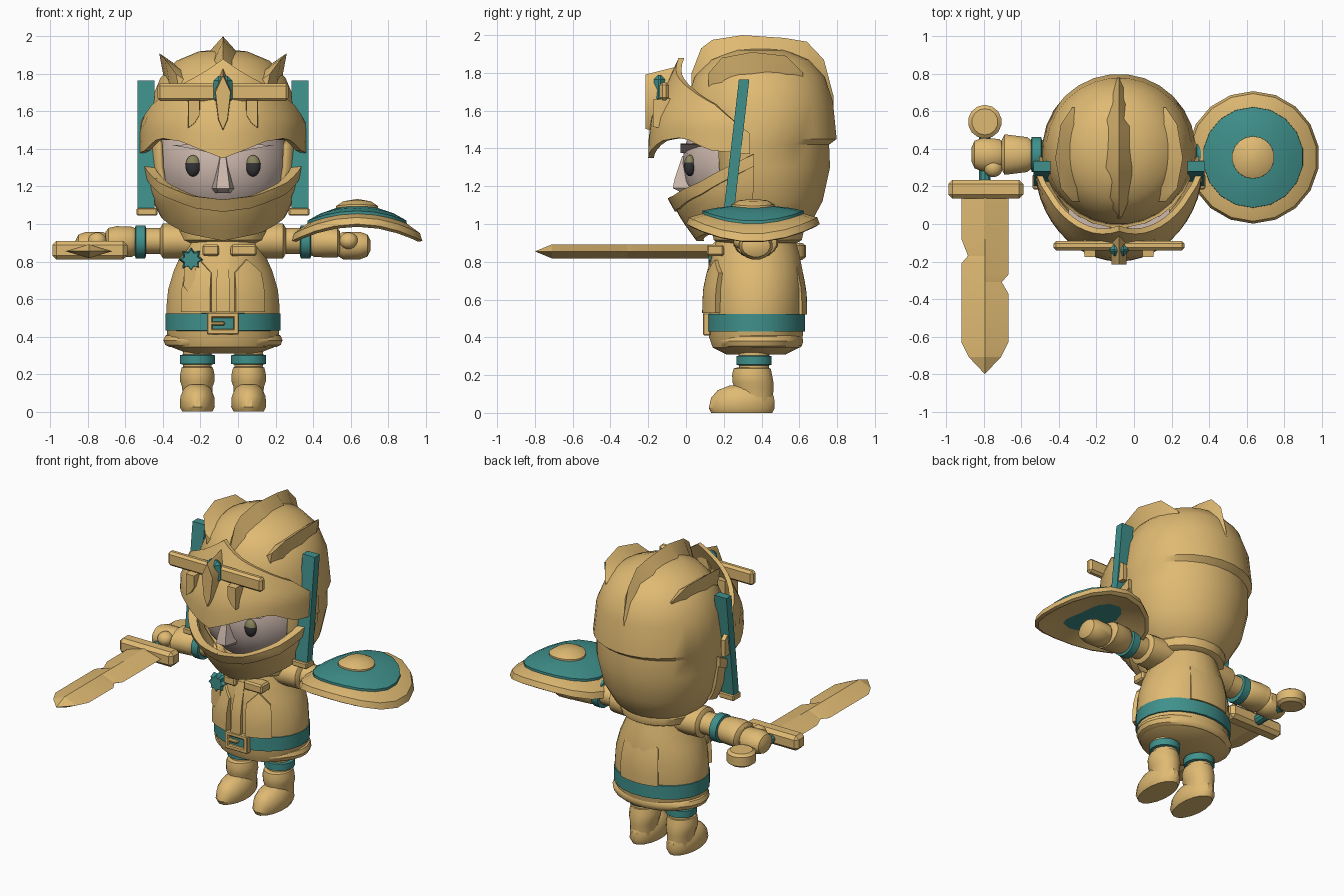
import bpy, bmesh, math
from mathutils import Vector, Matrix

if "Cube" in bpy.data.objects:
    bpy.data.objects.remove(bpy.data.objects["Cube"])

CX, CY = -0.08, 0.37      # body axis


def material(name, rgb):
    m = bpy.data.materials.new(name)
    m.diffuse_color = (*rgb, 1)
    m.use_nodes = True
    m.node_tree.nodes["Principled BSDF"].inputs["Base Color"].default_value = m.diffuse_color
    return m


GOLD = material("gold", (0.74, 0.49, 0.17))
TEAL = material("teal", (0.05, 0.28, 0.26))
SKIN = material("skin", (0.62, 0.49, 0.43))
DARK = material("eye_dark", (0.035, 0.035, 0.04))
OLIVE = material("eye_olive", (0.25, 0.23, 0.11))


def finish(name, bm, mat, angle=35):
    bmesh.ops.recalc_face_normals(bm, faces=bm.faces)
    me = bpy.data.meshes.new(name)
    bm.to_mesh(me)
    bm.free()
    me.materials.append(mat)
    me.shade_smooth()
    me.set_sharp_from_angle(angle=math.radians(angle))
    ob = bpy.data.objects.new(name, me)
    bpy.context.collection.objects.link(ob)
    return ob


def bridge(bm, rings, cap=True):
    for a, b in zip(rings, rings[1:]):
        n = len(a)
        for i in range(n):
            bm.faces.new((a[i], a[(i + 1) % n], b[(i + 1) % n], b[i]))
    if cap:
        bm.faces.new(rings[0])
        bm.faces.new(rings[-1])


def loft(name, rings, mat, n=20, axis="z", bend=0, cut=None, bend_x=0):
    """Stack of ellipses: (position, radius a, radius b, centre a, centre b)."""
    bm = bmesh.new()
    loops = []
    for p, ra, rb, ca, cb in rings:
        loop = []
        for i in range(n):
            t = 2 * math.pi * (i + 0.5) / n
            a, b = ca + ra * math.cos(t), cb + rb * math.sin(t)
            co = {"z": (a, b, p), "x": (p, a, b), "y": (a, p, b)}[axis]
            loop.append(bm.verts.new((co[0], co[1], co[2] - bend * (co[0] - bend_x) ** 2)))
        loops.append(loop)
    bridge(bm, loops)
    if cut:
        bmesh.ops.delete(bm, geom=[f for f in bm.faces if cut(f.calc_center_median())], context="FACES")
    return finish(name, bm, mat)


def body(rings, cy=CY):
    return [(z, rx, ry, CX, cy) for z, rx, ry in rings]


def box(name, lo, hi, mat, bevel=0.01):
    bm = bmesh.new()
    bmesh.ops.create_cube(bm, size=1)
    for v in bm.verts:
        v.co = [(l + h) / 2 + c * (h - l) for l, h, c in zip(lo, hi, v.co)]
    if bevel:
        bmesh.ops.bevel(bm, geom=bm.edges[:], offset=bevel, segments=1, affect="EDGES")
    return finish(name, bm, mat)


def prism(name, pts, d0, d1, mat, axis="y", inset=1.0):
    """Polygon extruded along an axis; the first end can be shrunk."""
    bm = bmesh.new()
    c = [sum(p[k] for p in pts) / len(pts) for k in (0, 1)]
    rings = []
    for d, s in ((d0, inset), (d1, 1)):
        q = [(c[0] + (a - c[0]) * s, c[1] + (b - c[1]) * s) for a, b in pts]
        rings.append([bm.verts.new((a, d, b) if axis == "y" else (d, a, b)) for a, b in q])
    bridge(bm, rings)
    return finish(name, bm, mat)


def ridge(name, sections, mat):
    bm = bmesh.new()
    bridge(bm, [[bm.verts.new(p) for p in s] for s in sections])
    return finish(name, bm, mat)


def ball(name, c, r, mat):
    bm = bmesh.new()
    bmesh.ops.create_uvsphere(bm, u_segments=20, v_segments=12, radius=1)
    for v in bm.verts:
        v.co = Vector(c) + Vector(v.co[k] * r[k] for k in range(3))
    return finish(name, bm, mat)


def lerp(table, x):
    if x <= table[0][0]:
        return table[0][1]
    for (a, u), (b, v) in zip(table, table[1:]):
        if x <= b:
            return u + (v - u) * (x - a) / (b - a)
    return table[-1][1]


def shell(name, top, bot, scale, rx, ry, cy, a0, a1, mat, thick=0.03, cols=20, rows=5, mid=None):
    """Curved plate round the body axis; edge heights given by angle from the front (or from mid)."""
    bm = bmesh.new()
    layers = []
    for t in (0, thick):
        grid = []
        for i in range(cols + 1):
            a = a0 + (a1 - a0) * i / cols
            key = abs(a - (mid or 0))
            lo, hi = lerp(bot, key), lerp(top, key)
            col = []
            for j in range(rows + 1):
                z = lo + (hi - lo) * j / rows
                s = lerp(scale, z)
                r = math.radians(a)
                col.append(bm.verts.new((CX + (rx * s - t) * math.sin(r), cy - (ry * s - t) * math.cos(r), z)))
            grid.append(col)
        layers.append(grid)
    o, n = layers
    bridge(bm, [o[i] + n[i][::-1] for i in range(cols + 1)])
    return finish(name, bm, mat)


# Helmet dome with face opening and a lip across the back
dome = loft("helmet", [(z, rx, ry, CX, cy) for z, rx, ry, cy in (
    (0.93, .21, .20, .38), (1.0, .29, .28, .38), (1.12, .36, .345, .38), (1.3, .40, .385, .38),
    (1.42, .405, .385, .375), (1.45, .41, .41, .39), (1.65, .39, .39, .39), (1.78, .335, .345, .39),
    (1.87, .25, .26, .39), (1.92, .13, .14, .39), (1.93, .03, .03, .39))], GOLD, 28,
    cut=lambda c: 1.0 < c.z < 1.5 and c.y < 0.2)
mod = dome.modifiers.new("wall", "SOLIDIFY")
mod.thickness = 0.025

# Crest and side fins
ridge("crest", [((CX - w, y, zb), (CX, y, zt), (CX + w, y, zb)) for y, zt, zb, w in (
    (.03, 1.80, 1.70, .01), (.08, 1.93, 1.72, .06), (.14, 1.975, 1.8, .08), (.3, 2.0, 1.9, .09),
    (.52, 1.985, 1.88, .09), (.64, 1.965, 1.75, .08), (.73, 1.87, 1.65, .06), (.78, 1.68, 1.6, .01))], GOLD)
for s in (-1, 1):
    ridge("side_fin", [((CX + s * (x - .1), y, z - .07), (CX + s * x, y, z), (CX + s * (x - .03), y, z - .16))
                       for y, x, z in ((.12, .25, 1.80), (.19, .31, 1.88), (.35, .34, 1.91),
                                       (.53, .31, 1.89), (.62, .25, 1.80))], GOLD)

# Visor and jaw guard
shell("visor", [(0, 1.88), (20, 1.80), (45, 1.72), (70, 1.63), (92, 1.48)],
      [(0, 1.35), (30, 1.44), (50, 1.46), (68, 1.39), (92, 1.37)],
      [(1.35, 1), (1.54, .99), (1.88, .69)], .45, .52, .32, -92, 92, GOLD, cols=24)
jaw_top = [(0, 1.13), (25, 1.15), (55, 1.22), (95, 1.37)]
jaw_scale = [(.91, .6), (1.02, .78), (1.15, .94), (1.3, 1)]
shell("jaw_guard", jaw_top, [(0, .91), (45, .95), (95, 1.06)], jaw_scale, .415, .44, .32, -95, 95, GOLD, .04, 24)
shell("jaw_rim", jaw_top, [(a, z - .065) for a, z in jaw_top], jaw_scale, .428, .453, .32, -95, 95, GOLD, .05, 24, 2)

# Visor crossbar, gem and raised blades
box("visor_bar", (-.43, -.14, 1.655), (.27, -.09, 1.75), GOLD, .015)
box("gem", (-.13, -.17, 1.64), (-.03, -.11, 1.79), TEAL, .025)
prism("centre_blade", [(CX - .05, 1.72), (CX, 1.83), (CX + .05, 1.72), (CX + .03, 1.54), (CX, 1.47), (CX - .03, 1.54)],
      -.215, -.06, GOLD, inset=.8)
for s in (-1, 1):
    prism("side_blade", [(CX + s * a, b) for a, b in ((.12, 1.67), (.19, 1.67), (.19, 1.50), (.15, 1.53), (.12, 1.58))],
          -.175, -.03, GOLD, inset=.85)
    # Teal straps beside the helmet
    prism("strap", [(.20, 1.07), (.255, 1.07), (.335, 1.765), (.28, 1.765)], CX + s * .365, CX + s * .455, TEAL, "x")
    x0, x1 = sorted((CX + s * .35, CX + s * .46))
    box("strap_end", (x0, .185, 1.045), (x1, .265, 1.085), GOLD, .006)

# Head and face
ball("head", (CX, .37, 1.32), (.365, .39, .36), SKIN)
ridge("nose", [((CX - w, .06, z), (CX - w * .5, y, z), (CX + w * .5, y, z), (CX + w, .06, z))
               for z, y, w in ((1.165, -.02, .05), (1.19, -.07, .07), (1.24, -.06, .06), (1.36, -.02, .03))], SKIN)
for s in (-1, 1):
    eye = ball("eye", (CX + s * .16, .02, 1.31), (.04, .03, .057), DARK)
    eye.data.materials.append(OLIVE)
    for f in eye.data.polygons:
        f.material_index = int(f.center.z > 1.318)
    prism("brow", [(CX + s * a, b) for a, b in ((.05, 1.375), (.05, 1.40), (.16, 1.425), (.27, 1.42), (.16, 1.40))],
          -.03, .08, SKIN)

# Torso, collar, skirt hem and belt
loft("torso", body([(.31, .19, .16), (.345, .28, .23), (.40, .30, .25), (.55, .305, .255), (.65, .295, .257),
                    (.75, .265, .25), (.85, .22, .23), (.95, .19, .2)]), GOLD, 24)
loft("collar", body([(.90, .22, .21), (.915, .25, .235), (.96, .26, .245), (1.0, .24, .23)], .38), GOLD, 24)
loft("skirt_hem", body([(.345, .29, .225), (.355, .31, .235), (.38, .32, .243), (.405, .31, .237), (.415, .29, .23)], .38), GOLD, 24)
loft("belt", body([(.43, .29, .25), (.432, .308, .263), (.523, .308, .263), (.525, .29, .25)]), TEAL, 24)
for lo, hi in (((-.165, .41), (-.135, .53)), ((-.025, .41), (.005, .53)), ((-.165, .41), (.005, .44)),
               ((-.165, .50), (.005, .53)), ((-.15, .46), (-.07, .48))):
    box("buckle", (lo[0], .09, lo[1]), (hi[0], .13, hi[1]), GOLD, .006)

# Coat panels, placket, back plate and collar clasps
coat = [(.40, .98), (.55, 1.0), (.65, .985), (.75, .91), (.85, .80)]
for m in (-27, 27):
    shell("coat_panel", [(0, .81), (7, .78), (15, .74)], [(0, .53)], coat, .335, .29, CY, m - 15, m + 15, GOLD, .05, 8, 5, m)
shell("placket", [(0, .86)], [(0, .53)], coat, .34, .285, CY, -6, 6, GOLD, .05, 2, 5)
shell("back_plate", [(0, .80), (10, .77), (18, .80), (26, .76)], [(0, .52)], coat, .32, .272, CY, 154, 206, GOLD, .04, 12, 5, 180)
box("clasp", (-.19, .11, .83), (-.10, .2, .89), GOLD)
box("clasp", (-.04, .11, .83), (.10, .2, .89), GOLD)

# Star badge with ribbon
prism("badge", [(-.25 + r * math.cos(k * math.pi / 8), .81 + r * math.sin(k * math.pi / 8))
                for k in range(16) for r in ((.067, .046)[k % 2],)], .12, .17, TEAL, inset=.8)
prism("ribbon", [(-.285, .80), (-.22, .80), (-.23, .68), (-.25, .66), (-.27, .64), (-.29, .67)], .13, .19, GOLD)

# Arms and hands, legs and boots
for s in (-1, 1):
    def arm(name, rings, mat, n=16):
        loft(name, [(CX + s * p, ry, rz, CY, zc) for p, ry, rz, zc in rings], mat, n, "x")
    arm("shoulder", [(.12, .12, .08, .90), (.24, .12, .095, .91), (.32, .11, .095, .91), (.335, .085, .07, .91)], GOLD)
    arm("upper_arm", [(.30, .08, .07, .91), (.48, .08, .07, .91)], GOLD)
    arm("arm_band", [(.41, .075, .075, .905), (.415, .095, .09, .905), (.465, .095, .09, .905), (.47, .075, .075, .905)], TEAL)
    arm("forearm", [(.47, .08, .075, .905), (.49, .095, .083, .905), (.57, .105, .085, .905), (.61, .11, .08, .90),
                    (.625, .08, .06, .90)], GOLD)
    arm("hand", [(.61, .06, .055, .885), (.64, .085, .075, .885), (.73, .09, .075, .885), (.77, .075, .06, .885),
                 (.785, .04, .03, .885)], GOLD)
    ball("thumb", (CX + s * .67, .30, .91), (.05, .05, .045), GOLD)

    lx = CX + s * .137

    def leg(name, rings, mat):
        loft(name, [(z, rx, ry, lx, cy) for z, rx, ry, cy in rings], mat, 16)
    leg("leg", [(.18, .075, .08, .36), (.40, .08, .085, .36)], GOLD)
    leg("leg_band", [(.25, .075, .075, .36), (.255, .095, .095, .36), (.30, .095, .095, .36), (.305, .075, .075, .36)], TEAL)
    leg("foot", [(0, .082, .165, .295), (.025, .095, .178, .295), (.08, .092, .17, .30), (.12, .075, .145, .31),
                 (.145, .05, .10, .33)], GOLD)
    leg("boot_shaft", [(.03, .08, .10, .36), (.13, .082, .105, .36), (.16, .093, .11, .355), (.20, .093, .108, .35),
                       (.235, .085, .10, .35), (.24, .07, .08, .35)], GOLD)

# Sword: notched blade with a central ridge, guard, grip and pommel
SX, SZ = -.795, .855
bm = bmesh.new()
edges = ([(-.92, .16), (-.92, -.08), (-.885, -.17), (-.92, -.21), (-.92, -.63), (-.88, -.71), (SX, -.80)],
         [(-.67, .16), (-.67, -.27), (-.705, -.31), (-.67, -.37), (-.67, -.63), (-.71, -.71), (SX, -.80)])
for pts in edges:
    for h in (-.037, .037):
        out = [bm.verts.new((x, y, SZ)) for x, y in pts]
        mid = [bm.verts.new((SX, y, SZ + (h if y > -.75 else 0))) for x, y in pts]
        for i in range(len(pts) - 1):
            bm.faces.new((out[i], out[i + 1], mid[i + 1], mid[i]))
bmesh.ops.remove_doubles(bm, verts=bm.verts, dist=1e-4)
finish("blade", bm, GOLD, 10)
box("sword_guard", (-.99, .135, .81), (-.59, .235, .91), GOLD, .022)
loft("grip", [(.20, .033, .033, SX, SZ), (.50, .033, .033, SX, SZ)], TEAL, 10, "y")
loft("pommel", [(.81, .07, .07, SX, .545), (.825, .09, .09, SX, .545), (.885, .09, .09, SX, .545), (.90, .07, .07, SX, .545)], GOLD, 14)

# Shield: arched round plate with teal field and boss
def disc(name, rings, mat):
    loft(name, [(z, r, r, .635, .355) for r, z in rings], mat, 18, bend=.75, bend_x=.635)


disc("shield_rim", [(.01, 1.02), (.2, 1.01), (.33, .985), (.353, 1.0), (.34, 1.035), (.27, 1.055), (.15, 1.06), (.01, 1.06)], GOLD)
disc("shield_field", [(.27, 1.03), (.268, 1.07), (.2, 1.085), (.11, 1.095), (.01, 1.095)], TEAL)
disc("shield_boss", [(.115, 1.06), (.113, 1.105), (.075, 1.125), (.01, 1.132)], GOLD)
